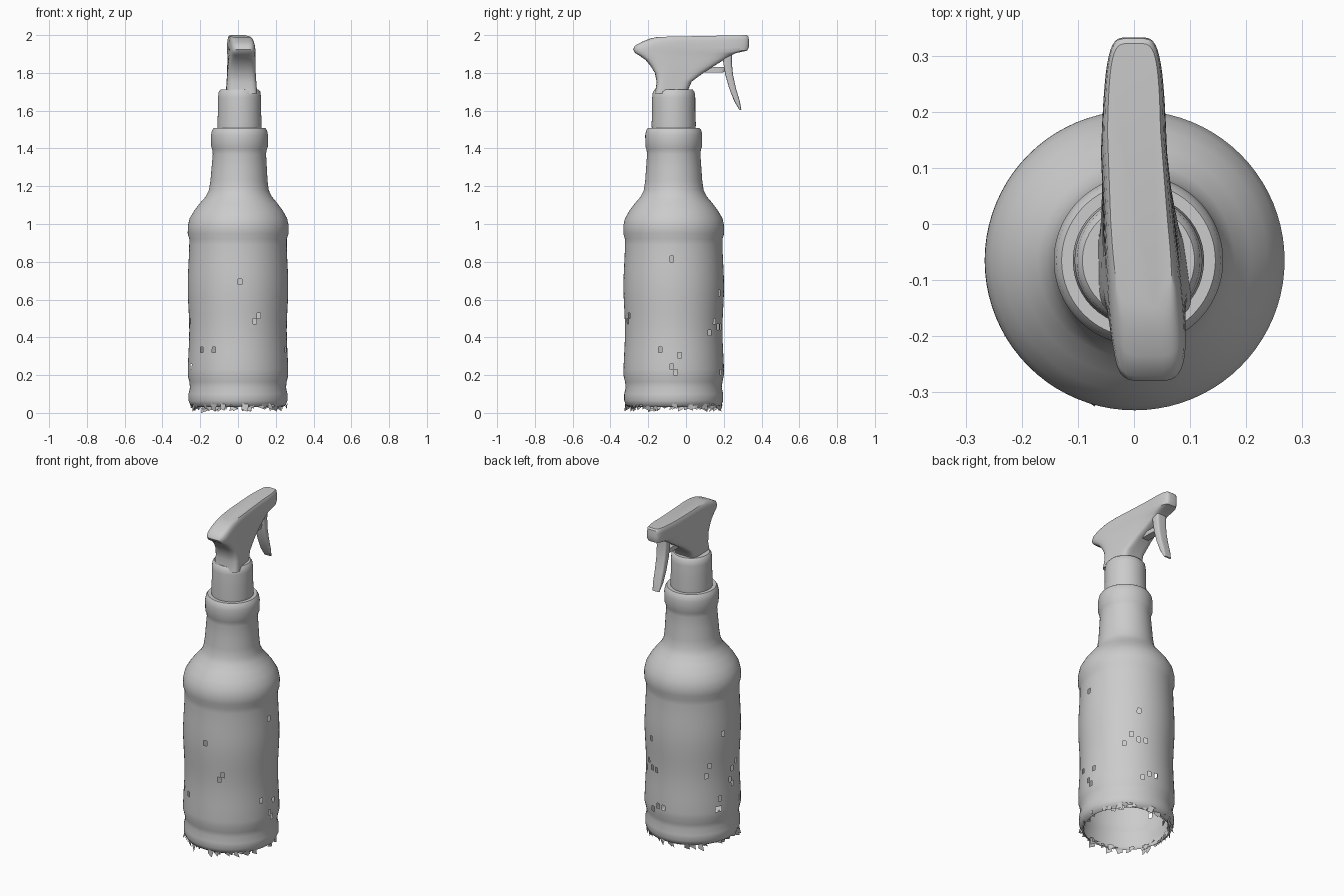
import bpy, bmesh, math, random

random.seed(4)
cube = bpy.data.objects.get("Cube")
if cube:
    bpy.data.objects.remove(cube, do_unlink=True)

AXIS_Y = -0.065
grey = bpy.data.materials.new("plain grey plastic")
grey.use_nodes = True
colour = (0.6, 0.6, 0.6, 1)
grey.diffuse_color = colour
bsdf = grey.node_tree.nodes["Principled BSDF"]
bsdf.inputs["Base Color"].default_value = colour
bsdf.inputs["Roughness"].default_value = 0.7


def finish(bm, name, angle=40):
    bmesh.ops.recalc_face_normals(bm, faces=bm.faces)
    mesh = bpy.data.meshes.new(name)
    bm.to_mesh(mesh)
    bm.free()
    mesh.materials.append(grey)
    obj = bpy.data.objects.new(name, mesh)
    bpy.context.collection.objects.link(obj)
    bpy.ops.object.select_all(action='DESELECT')
    obj.select_set(True)
    bpy.context.view_layer.objects.active = obj
    bpy.ops.object.shade_smooth_by_angle(angle=math.radians(angle))
    return obj


def bridge(bm, rings):
    for low, high in zip(rings, rings[1:]):
        n = len(low)
        for i in range(n):
            j = (i + 1) % n
            bm.faces.new((low[i], low[j], high[j], high[i]))


def lathe(bm, profile, segments=80):
    """Revolve (radius, height) pairs; the axis leans slightly towards +x."""
    rings = []
    for r, z in profile:
        lean = 0.008 * min(1, max(0, z - 0.9) / 0.5)
        rings.append([bm.verts.new((lean + r * math.cos(a), AXIS_Y + r * math.sin(a), z))
                      for a in (math.tau * i / segments for i in range(segments))])
    bridge(bm, rings)
    return rings


def loft(name, slices, centre, power=0.4, tilt=0, segments=48):
    """Stack rounded slices: height, y start, y end, half width at each end."""
    bm = bmesh.new()
    rings = []
    for z, y0, y1, w0, w1 in slices:
        ring = []
        for i in range(segments):
            a = math.tau * (i + 0.5) / segments
            c, s = math.cos(a), math.sin(a)
            t = 0.5 + 0.5 * math.copysign(abs(c) ** power, c)
            y = y0 + (y1 - y0) * t
            x = centre(y) + (w0 + (w1 - w0) * t) * math.copysign(abs(s) ** power, s)
            ring.append(bm.verts.new((x, y, z + tilt * (y - 0.33))))
        rings.append(ring)
    bridge(bm, rings)
    bm.faces.new(rings[0])
    bm.faces.new(rings[-1])
    return finish(bm, name)


# Bottle: thin open-bottomed shell with a worn side wall
bm = bmesh.new()
wall = [(0.262 + 0.004 * math.cos(k * 0.4), 0.2 + 0.03 * k) for k in range(25)]
profile = ([(0.235, 0.03), (0.252, 0.04), (0.262, 0.065), (0.262, 0.1), (0.254, 0.135), (0.258, 0.165)]
           + wall + [(0.267, 0.95), (0.267, 0.99), (0.258, 1.03), (0.235, 1.07), (0.205, 1.11),
                     (0.175, 1.145), (0.158, 1.18), (0.151, 1.23), (0.146, 1.3), (0.141, 1.37),
                     (0.144, 1.395), (0.15, 1.41), (0.151, 1.47), (0.146, 1.495), (0.137, 1.508), (0.112, 1.508)])
lathe(bm, profile)
pits = []
for f in bm.faces:
    c = f.calc_center_median()
    side = abs(math.cos(math.atan2(c.y - AXIS_Y, c.x) * 2 + 0.3))
    if 0.16 < c.z < 0.9 and random.random() < 0.05 * side * (1 - c.z):
        pits.append(f)
bmesh.ops.delete(bm, geom=pits, context='FACES')
finish(bm, "bottle")

# Ragged flakes around the open base
bm = bmesh.new()
for i in range(110):
    a = random.uniform(0, math.tau)
    r = random.uniform(0.225, 0.262)
    low = 0 if i == 0 else random.uniform(0.005, 0.04)
    points = [(a, r, 0.05), (a + random.uniform(0.06, 0.16), r, 0.045),
              (a + 0.1, r + random.uniform(-0.02, 0.012), low), (a - 0.02, r - 0.01, low + 0.012)]
    bm.faces.new([bm.verts.new((q * math.cos(b), AXIS_Y + q * math.sin(b), z)) for b, q, z in points])
finish(bm, "base_flakes")

# Screw collar between the bottle and the sprayer
bm = bmesh.new()
rings = lathe(bm, [(0.116, 1.5), (0.117, 1.53), (0.114, 1.6), (0.114, 1.67), (0.11, 1.7), (0.1, 1.712)], 48)
bm.faces.new(rings[-1])
finish(bm, "screw_collar")

# Sprayer head: stalk flaring into a long barrel
loft("sprayer_head", [
    (1.70, -0.165, 0.005, 0.085, 0.075),
    (1.76, -0.155, 0.03, 0.082, 0.068),
    (1.81, -0.165, 0.10, 0.08, 0.06),
    (1.85, -0.19, 0.165, 0.078, 0.055),
    (1.88, -0.215, 0.215, 0.076, 0.052),
    (1.905, -0.25, 0.26, 0.074, 0.052),
    (1.918, -0.27, 0.325, 0.073, 0.052),
    (1.935, -0.28, 0.333, 0.072, 0.052),
    (1.955, -0.272, 0.333, 0.07, 0.052),
    (1.975, -0.235, 0.333, 0.066, 0.051),
    (1.992, -0.19, 0.331, 0.06, 0.049),
    (2.0, -0.15, 0.322, 0.054, 0.044),
], lambda y: 0.028 * min(1, max(0, 0.12 - y) / 0.35), tilt=0.02)

# Trigger lever and the pushrod joining it to the stalk
loft("trigger", [
    (1.603, 0.283, 0.293, 0.022, 0.022),
    (1.65, 0.255, 0.285, 0.03, 0.026),
    (1.72, 0.228, 0.264, 0.034, 0.028),
    (1.79, 0.208, 0.249, 0.036, 0.03),
    (1.85, 0.198, 0.243, 0.037, 0.032),
    (1.91, 0.192, 0.243, 0.038, 0.034),
], lambda y: 0.0, segments=24)
loft("pushrod", [
    (1.803, 0.05, 0.2, 0.022, 0.022),
    (1.83, 0.05, 0.22, 0.022, 0.022),
], lambda y: 0.0, segments=16)
